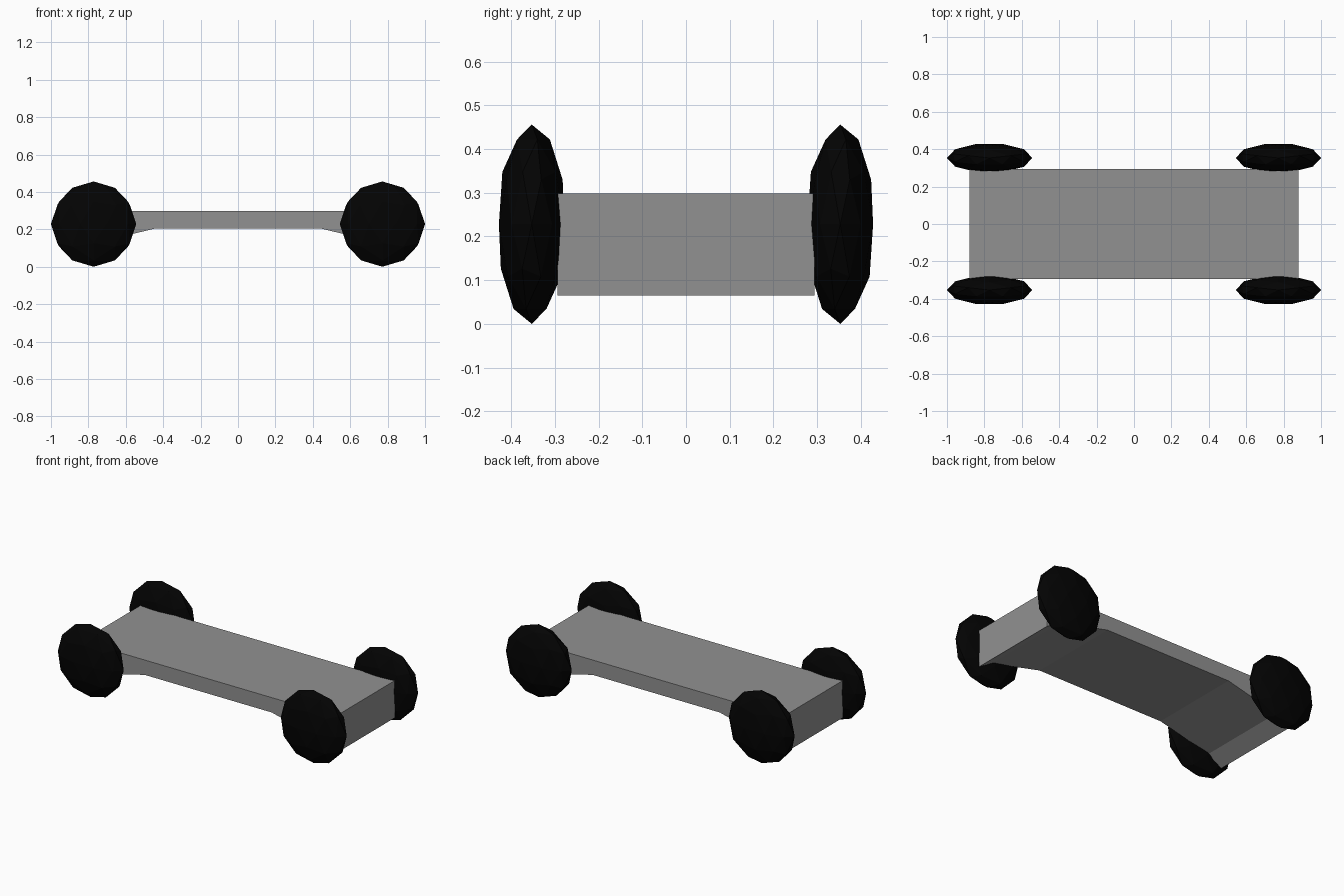
import bpy
import bmesh
import math
from mathutils import Matrix

if "Cube" in bpy.data.objects:
    bpy.data.objects.remove(bpy.data.objects["Cube"])


def make_material(name, value):
    mat = bpy.data.materials.new(name)
    mat.diffuse_color = (value, value, value, 1)
    mat.use_nodes = True
    mat.node_tree.nodes["Principled BSDF"].inputs["Base Color"].default_value = mat.diffuse_color
    return mat


black = make_material("black_rubber", 0.001)
dark_grey = make_material("dark_grey", 0.285)


def make_object(name, bm, material):
    bmesh.ops.recalc_face_normals(bm, faces=bm.faces)
    mesh = bpy.data.meshes.new(name)
    bm.to_mesh(mesh)
    bm.free()
    mesh.materials.append(material)
    obj = bpy.data.objects.new(name, mesh)
    bpy.context.collection.objects.link(obj)
    return obj


# Deck: half profile mirrored in x, extruded across the width
HALF_WIDTH = 0.294
half = [(0.44, 0.205), (0.785, 0.122), (0.88, 0.065), (0.88, 0.298)]
profile = half + [(-x, z) for x, z in reversed(half)]
bm = bmesh.new()
side = bm.faces.new([bm.verts.new((x, -HALF_WIDTH, z)) for x, z in profile])
ext = bmesh.ops.extrude_face_region(bm, geom=[side], use_keep_orig=True)
moved = [v for v in ext["geom"] if isinstance(v, bmesh.types.BMVert)]
bmesh.ops.translate(bm, verts=moved, vec=(0, 2 * HALF_WIDTH, 0))
make_object("deck", bm, dark_grey)

# Wheels: flattened low-poly spheres at the four corners
RADIUS, THICK = 0.228, 0.079
for y, end in ((-0.353, "front"), (0.353, "back")):
    for x, hand in ((-0.772, "left"), (0.772, "right")):
        bm = bmesh.new()
        bmesh.ops.create_icosphere(bm, subdivisions=2, radius=1)
        bm.transform(Matrix.Diagonal((RADIUS, THICK, RADIUS, 1))
                     @ Matrix.Rotation(math.pi / 2, 4, "Z"))
        wheel = make_object(f"{end}_{hand}_wheel", bm, black)
        wheel.location = (x, y, RADIUS)
